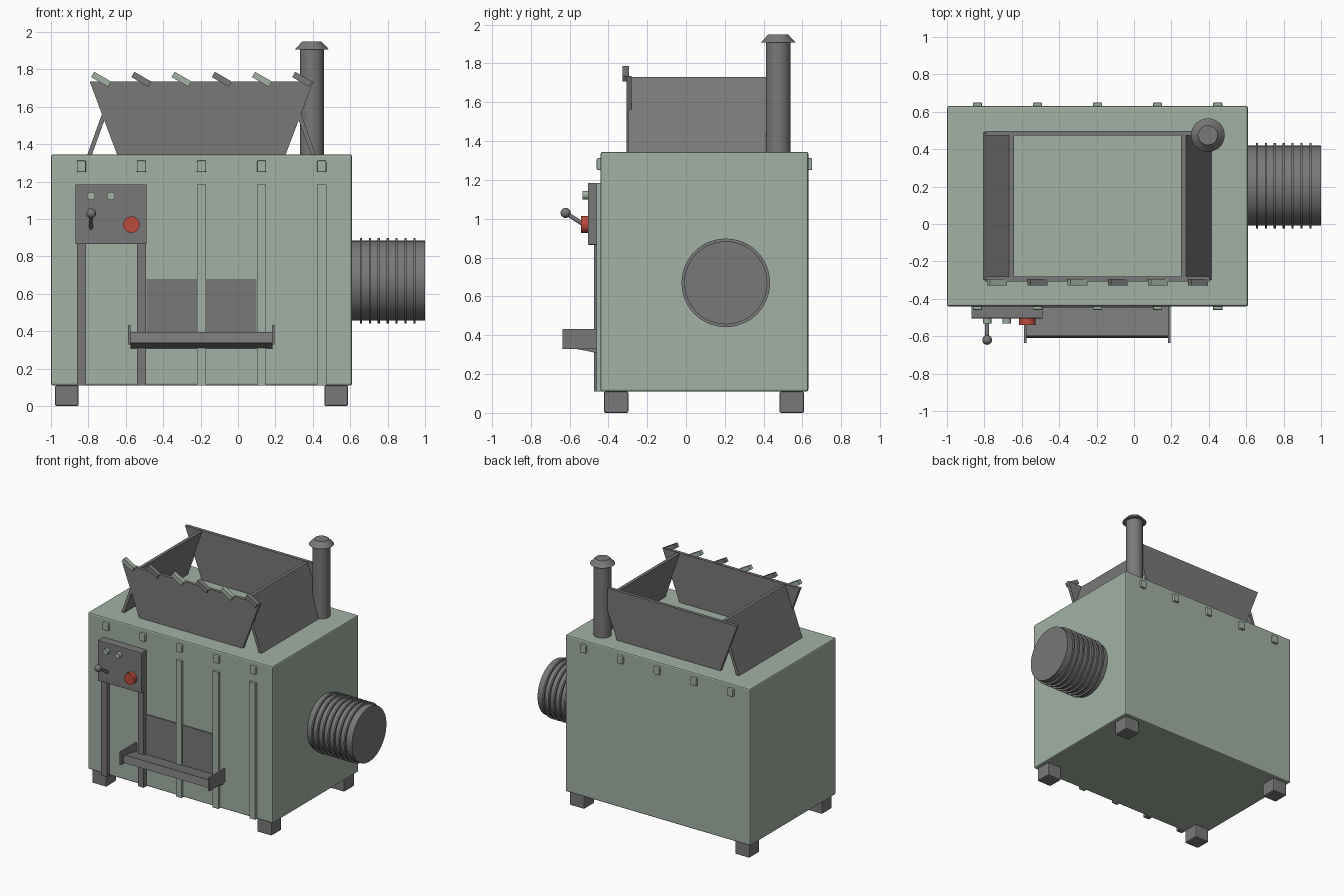
import bpy, bmesh, math
from mathutils import Vector

old = bpy.data.objects.get("Cube")
if old:
    bpy.data.objects.remove(old, do_unlink=True)


def material(name, rgb):
    m = bpy.data.materials.new(name)
    m.use_nodes = True
    m.diffuse_color = (*rgb, 1)
    node = next(n for n in m.node_tree.nodes if n.type == 'BSDF_PRINCIPLED')
    node.inputs["Base Color"].default_value = (*rgb, 1)
    node.inputs["Roughness"].default_value = 0.6
    return m


GREEN = material("sage green", (0.36, 0.44, 0.37))
GREY = material("dark grey", (0.19, 0.19, 0.19))
RED = material("red", (0.5, 0.07, 0.045))


def finish(obj, name, mat, bevel=0, smooth=False):
    obj.name = obj.data.name = name
    obj.data.materials.append(mat)
    if bevel:
        mod = obj.modifiers.new("Bevel", 'BEVEL')
        mod.width = bevel
        mod.segments = 2
    if smooth:
        bpy.ops.object.select_all(action='DESELECT')
        obj.select_set(True)
        bpy.context.view_layer.objects.active = obj
        bpy.ops.object.shade_smooth_by_angle(angle=math.radians(40))
    return obj


def box(name, x, y, z, mat, bevel=0, rot=(0, 0, 0)):
    """Box from (min, max) pairs on each axis, turned about its centre."""
    bpy.ops.mesh.primitive_cube_add(size=1, location=[sum(p) / 2 for p in (x, y, z)])
    obj = bpy.context.object
    size = [p[1] - p[0] for p in (x, y, z)]
    for v in obj.data.vertices:
        v.co = [c * s for c, s in zip(v.co, size)]
    obj.rotation_euler = rot
    return finish(obj, name, mat, bevel)


def rod(name, start, end, r1, mat, r2=None, sides=32):
    """Cylinder or cone between two points."""
    a, b = Vector(start), Vector(end)
    bpy.ops.mesh.primitive_cone_add(vertices=sides, radius1=r1, radius2=r1 if r2 is None else r2,
                                    depth=(b - a).length, location=(a + b) / 2)
    obj = bpy.context.object
    obj.rotation_euler = (b - a).to_track_quat('Z', 'Y').to_euler()
    return finish(obj, name, mat, smooth=True)


def prism(name, outline, y, mat):
    """Extrude an x-z outline along y."""
    bm = bmesh.new()
    front = bm.faces.new([bm.verts.new((px, y[0], pz)) for px, pz in outline])
    out = bmesh.ops.extrude_face_region(bm, geom=[front])
    for v in out["geom"]:
        if isinstance(v, bmesh.types.BMVert):
            v.co.y = y[1]
    bmesh.ops.recalc_face_normals(bm, faces=bm.faces)
    mesh = bpy.data.meshes.new(name)
    bm.to_mesh(mesh)
    bm.free()
    obj = bpy.data.objects.new(name, mesh)
    bpy.context.collection.objects.link(obj)
    return finish(obj, name, mat)


# Cabinet and feet
BASE, TOP, FRONT, BACK = 0.11, 1.345, -0.44, 0.63
MID = -0.195
box("cabinet", (-1, 0.61), (FRONT, BACK), (BASE, TOP), GREEN, 0.01)
for sx in (-1, 1):
    for side, fy in (("front", -0.36), ("back", 0.545)):
        fx = MID + sx * 0.72
        box(f"{side}_foot", (fx - 0.063, fx + 0.063), (fy - 0.063, fy + 0.063),
            (0, BASE), GREY, 0.008)

# Lugs on both long faces, and ribs down the front
for i in range(5):
    x = MID + (i - 2) * 0.321
    span = (x - 0.025, x + 0.025)
    box("front_lug", span, (FRONT - 0.02, FRONT + 0.01), (1.25, 1.312), GREEN, 0.007)
    box("back_lug", span, (BACK - 0.01, BACK + 0.02), (1.25, 1.312), GREEN, 0.007)
    if i < 2:
        box("dark_rib", span, (FRONT - 0.033, FRONT + 0.01), (BASE, 0.9), GREY)
    else:
        box("green_rib", span, (FRONT - 0.02, FRONT + 0.01), (BASE, 1.185), GREEN)

# Hopper: flared end boards crossed by side boards leaning inward
HOP_TOP = 1.735
for name, y in (("hopper_front", (-0.307, -0.282)), ("hopper_back", (0.472, 0.497))):
    prism(name, [(-0.645, TOP - 0.005), (0.253, TOP - 0.005), (0.403, HOP_TOP), (-0.793, HOP_TOP)],
          y, GREY)
for s, name in ((-1, "hopper_right"), (1, "hopper_left")):
    pts = [(0.585, TOP), (0.61, TOP), (0.472, HOP_TOP - 0.005), (0.447, HOP_TOP - 0.005)]
    prism(name, [(MID + s * px, pz) for px, pz in pts], (-0.300, 0.49), GREY)

# Tilted slats along the front hopper edge
for i in range(6):
    x = -0.732 + i * 0.215
    box("hopper_slat", (x - 0.052, x + 0.052), (-0.328, -0.293), (1.73, 1.763),
        GREY if i % 2 else GREEN, 0, (0, math.radians(30), 0))

# Chimney
rod("chimney", (0.395, 0.475, TOP - 0.01), (0.395, 0.475, 1.92), 0.064, GREY)
rod("chimney_cap", (0.395, 0.475, 1.907), (0.395, 0.475, 1.948), 0.09, GREY, 0.052)

# Ribbed side duct
DY, DZ = 0.205, 0.67
rod("duct", (0.6, DY, DZ), (1, DY, DZ), 0.214, GREY, sides=48)
for i in range(7):
    x = 0.658 + i * 0.0475
    rod("duct_ring", (x - 0.006, DY, DZ), (x + 0.006, DY, DZ), 0.228, GREY, sides=48)

# Control panel with buttons and lever
PANEL = -0.505
box("control_panel", (-0.87, -0.488), (PANEL, FRONT + 0.01), (0.865, 1.185), GREY, 0.005)
for x in (-0.785, -0.68):
    rod("green_button", (x, PANEL + 0.01, 1.122), (x, PANEL - 0.028, 1.122), 0.022, GREEN, sides=20)
rod("stop_button", (-0.57, PANEL + 0.01, 0.97), (-0.57, PANEL - 0.035, 0.97), 0.044, RED)
KNOB = (-0.785, -0.62, 1.03)
rod("lever", (-0.785, PANEL + 0.01, 0.95), KNOB, 0.011, GREY, sides=16)
bpy.ops.mesh.primitive_uv_sphere_add(segments=20, ring_count=12, radius=0.026, location=KNOB)
finish(bpy.context.object, "lever_knob", GREY, smooth=True)

# Outlet plate and tilted discharge tray
box("outlet_plate", (-0.49, 0.1), (FRONT - 0.008, FRONT + 0.01), (0.33, 0.68), GREY)
box("tray_floor", (-0.575, 0.185), (-0.605, -0.445), (0.322, 0.38), GREY, 0,
    (math.radians(-11), 0, 0))
for x in (-0.588, 0.182):
    prism_end = box("tray_end", (x, x + 0.014), (-0.635, FRONT), (0.328, 0.432), GREY)
